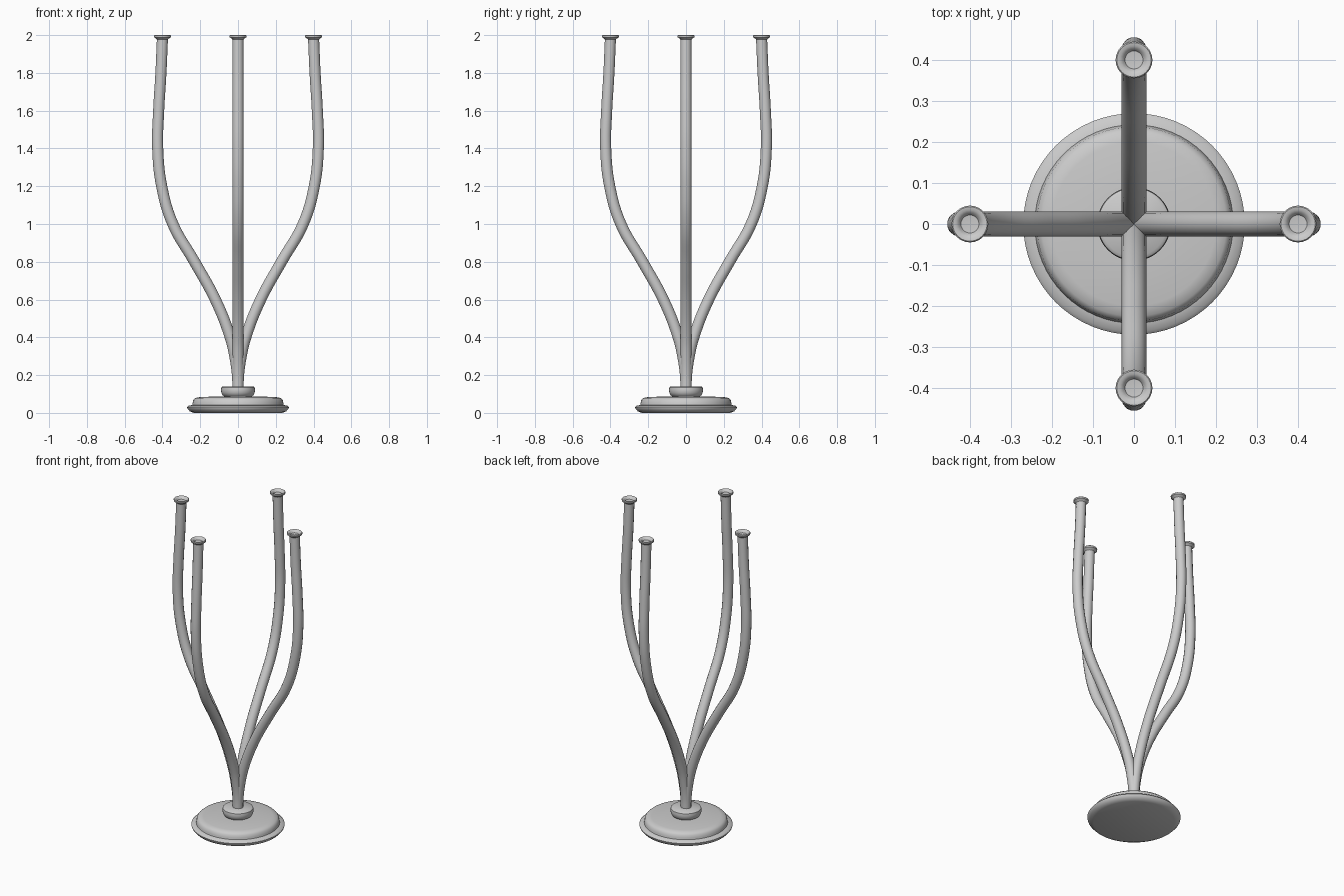
import bpy, bmesh, math
from mathutils import Vector

if "Cube" in bpy.data.objects:
    bpy.data.objects.remove(bpy.data.objects["Cube"])


def lathe(name, profile, loc=(0, 0, 0), steps=48):
    """Spin an (r, z) profile around the z axis."""
    bm = bmesh.new()
    verts = [bm.verts.new((r, 0, z)) for r, z in profile]
    edges = [bm.edges.new(p) for p in zip(verts, verts[1:])]
    bmesh.ops.spin(bm, geom=verts + edges, cent=(0, 0, 0), axis=(0, 0, 1),
                   angle=2 * math.pi, steps=steps)
    bmesh.ops.remove_doubles(bm, verts=bm.verts, dist=1e-5)
    bmesh.ops.recalc_face_normals(bm, faces=bm.faces)
    me = bpy.data.meshes.new(name)
    bm.to_mesh(me)
    bm.free()
    ob = bpy.data.objects.new(name, me)
    ob.location = loc
    bpy.context.collection.objects.link(ob)
    smooth(ob)
    return ob


def smooth(ob):
    bpy.ops.object.select_all(action='DESELECT')
    bpy.context.view_layer.objects.active = ob
    ob.select_set(True)
    bpy.ops.object.shade_smooth_by_angle(angle=math.radians(40))


def tube(name, points, radius):
    """Round tube along a smooth path, converted to a mesh."""
    cu = bpy.data.curves.new(name, 'CURVE')
    cu.dimensions = '3D'
    cu.bevel_depth = radius
    cu.bevel_resolution = 5
    cu.resolution_u = 6
    sp = cu.splines.new('BEZIER')
    sp.bezier_points.add(len(points) - 1)
    for bp, p in zip(sp.bezier_points, points):
        bp.co = p
        bp.handle_left_type = bp.handle_right_type = 'AUTO'
    ob = bpy.data.objects.new(name, cu)
    bpy.context.collection.objects.link(ob)
    bpy.ops.object.select_all(action='DESELECT')
    bpy.context.view_layer.objects.active = ob
    ob.select_set(True)
    bpy.ops.object.convert(target='MESH')
    ob = bpy.context.view_layer.objects.active
    smooth(ob)
    return ob


# Stepped round foot
lathe("base", [(0, 0), (0.235, 0), (0.255, 0.008), (0.268, 0.022), (0.27, 0.03),
               (0.262, 0.038), (0.242, 0.042), (0.24, 0.052), (0.237, 0.068),
               (0.225, 0.079), (0.2, 0.084), (0.08, 0.088), (0, 0.088)], steps=64)

# Collar under the stems
lathe("collar", [(0, 0.084), (0.066, 0.084), (0.08, 0.092), (0.088, 0.106), (0.09, 0.122),
                 (0.088, 0.135), (0.08, 0.141), (0, 0.141)])

# Four curved arms with dished candle cups
path = [(0, 0.12), (0.003, 0.2), (0.017, 0.3), (0.041, 0.4), (0.12, 0.6), (0.23, 0.8),
        (0.345, 1.0), (0.404, 1.2), (0.425, 1.4), (0.42, 1.6), (0.408, 1.8), (0.4, 1.985)]
cup = [(0, -0.025), (0.028, -0.025), (0.034, -0.018), (0.044, -0.012), (0.045, -0.003),
       (0.042, 0), (0.034, -0.001), (0.027, -0.006), (0.022, -0.014), (0, -0.016)]
for i, side in enumerate(("right", "back", "left", "front")):
    a = i * math.pi / 2
    d = Vector((round(math.cos(a)), round(math.sin(a)), 0))
    tube(side + "_arm", [d * r + Vector((0, 0, z)) for r, z in path], 0.03)
    lathe(side + "_cup", cup, d * 0.4 + Vector((0, 0, 2)), steps=24)
